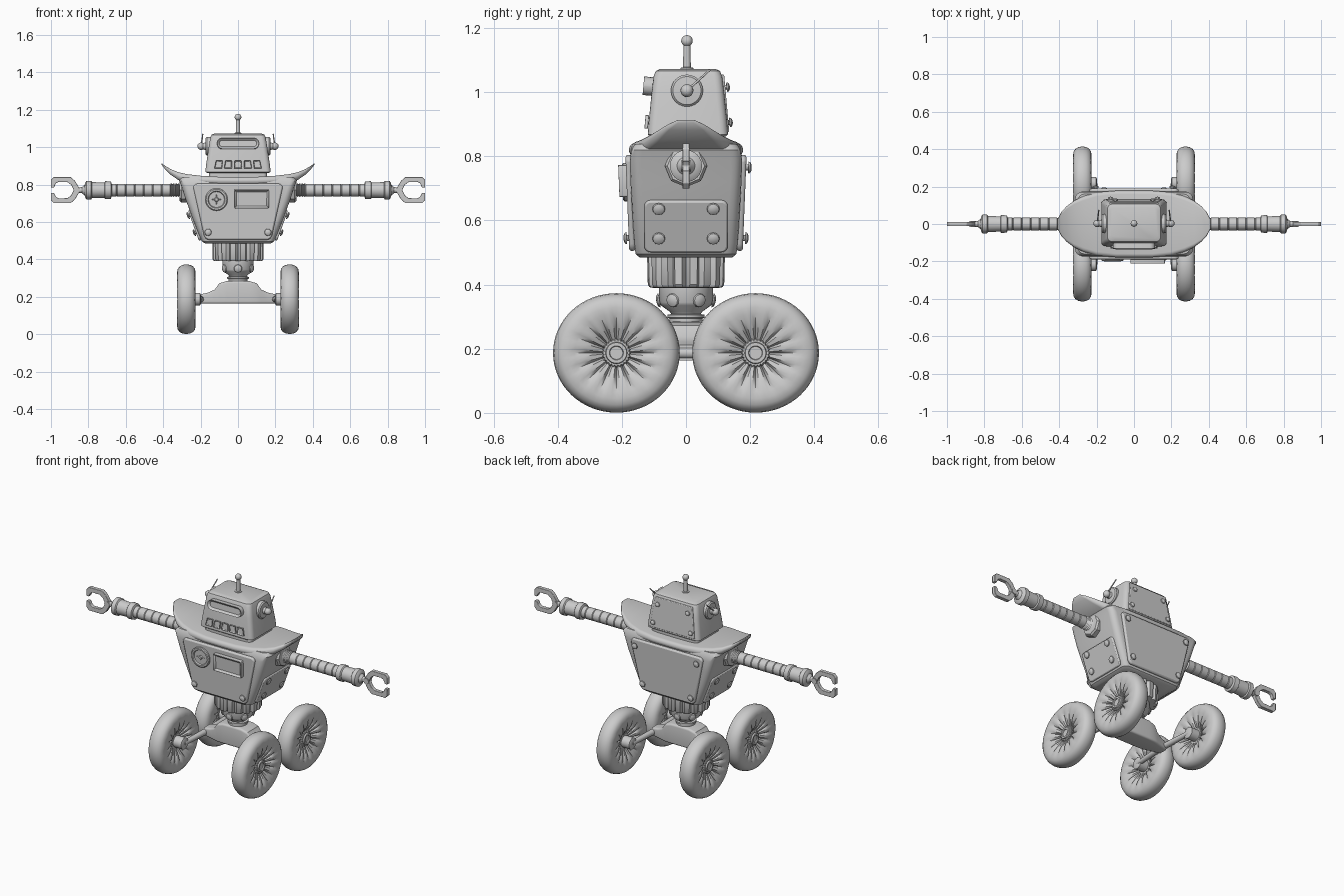
import bpy, bmesh
from math import sin, cos, pi, hypot
from mathutils import Matrix, Vector

cube = bpy.data.objects.get("Cube")
if cube:
    bpy.data.objects.remove(cube, do_unlink=True)

GREY = (0.6, 0.6, 0.6, 1)
grey = bpy.data.materials.new("plain grey")
grey.use_nodes = True
grey.diffuse_color = GREY
grey.node_tree.nodes["Principled BSDF"].inputs["Base Color"].default_value = GREY
made = []


def frame(loc, normal):
    """Local z along the normal, local y upward."""
    return Matrix.Translation(loc) @ Vector(normal).to_track_quat('Z', 'Y').to_matrix().to_4x4()


def finish(name, bm, matrix=Matrix(), bevel=0):
    bmesh.ops.remove_doubles(bm, verts=bm.verts, dist=1e-5)
    bmesh.ops.recalc_face_normals(bm, faces=bm.faces)
    bm.transform(matrix)
    mesh = bpy.data.meshes.new(name)
    bm.to_mesh(mesh)
    bm.free()
    ob = bpy.data.objects.new(name, mesh)
    bpy.context.collection.objects.link(ob)
    mesh.materials.append(grey)
    if bevel:
        mod = ob.modifiers.new("Bevel", 'BEVEL')
        mod.width, mod.segments = bevel, 2
    made.append(ob)
    return ob


def loft(name, rings, bevel=0, matrix=Matrix()):
    bm = bmesh.new()
    loops = [[bm.verts.new(p) for p in ring] for ring in rings]
    for a, b in zip(loops, loops[1:]):
        for i in range(len(a)):
            j = (i + 1) % len(a)
            bm.faces.new((a[i], a[j], b[j], b[i]))
    bm.faces.new(loops[0])
    bm.faces.new(loops[-1])
    return finish(name, bm, matrix, bevel)


def rrect(hx, hy, r, n=4):
    pts = []
    for q, (sx, sy) in enumerate(((1, 1), (-1, 1), (-1, -1), (1, -1))):
        for k in range(n + 1):
            a = (q + k / n) * pi / 2
            pts.append((sx * (hx - r) + r * cos(a), sy * (hy - r) + r * sin(a)))
    return pts


def lathe(name, prof, matrix, segs=24, shape=lambda i, r, h: (r, h)):
    """Turn (height, radius) pairs about local z."""
    rings = []
    for h, r in prof:
        ring = []
        for i in range(segs):
            a = 2 * pi * i / segs
            rr, hh = shape(i, r, h)
            ring.append((rr * cos(a), rr * sin(a), hh))
        rings.append(ring)
    return loft(name, rings, 0, matrix)


def plate(name, outline, depth, matrix, bevel=0.004, inset=0, sink=0):
    """Extruded outline, optionally with a recessed front."""
    bm = bmesh.new()
    back = [bm.verts.new((x, y, 0)) for x, y in outline]
    front = [bm.verts.new((x, y, depth)) for x, y in outline]
    for i in range(len(back)):
        j = (i + 1) % len(back)
        bm.faces.new((back[i], back[j], front[j], front[i]))
    bm.faces.new(back)
    top = bm.faces.new(front)
    bmesh.ops.recalc_face_normals(bm, faces=bm.faces)
    if inset:
        bmesh.ops.inset_individual(bm, faces=[top], thickness=inset)
        bmesh.ops.translate(bm, verts=top.verts, vec=(0, 0, -sink))
    return finish(name, bm, matrix, bevel)


def ball(name, loc, r):
    bm = bmesh.new()
    bmesh.ops.create_uvsphere(bm, u_segments=16, v_segments=10, radius=r)
    return finish(name, bm, Matrix.Translation(loc))


def rod(name, a, b, r1, r2):
    a, b = Vector(a), Vector(b)
    return lathe(name, [(0, r1), ((b - a).length, r2)], frame(a, b - a), 12)


def bolt(name, loc, normal, r=0.019):
    lathe(name, [(-0.005, r * .5), (0.006, r * .5), (0.007, r), (0.012, r * .9), (0.016, r * .5), (0.017, 0)],
          frame(loc, normal), 12)


# Torso: tapered body and a flared collar
body = [(.485, .175, .145), (.495, .192, .157), (.53, .208, .162), (.62, .243, .167),
        (.72, .28, .173), (.79, .302, .175), (.82, .315, .17), (.838, .30, .16)]
loft("torso", [[(x, y, z) for x, y in rrect(hx, hy, .035)] for z, hx, hy in body])
half = [(0, .80, .84, .178), (.1, .80, .841, .178), (.2, .80, .847, .17), (.27, .805, .855, .15), (.32, .825, .866, .125),
        (.36, .852, .882, .095), (.39, .882, .9, .062), (.408, .905, .914, .028)]
stations = [(-x, *rest) for x, *rest in half[:0:-1]] + half
loft("collar", [[(x, y, (lo + hi) / 2 + z) for y, z in rrect(w, (hi - lo) / 2, (hi - lo) * .48)]
                for x, lo, hi, w in stations])

# Front and back body panels
panel = [(-.165, -.15), (.165, -.15), (.18, -.135), (.24, .135), (.225, .15), (-.225, .15), (-.24, .135), (-.18, -.135)]
for side, label in ((-1, "front"), (1, "back")):
    n = (0, side, -.04)
    plate(label + "_panel", panel, .02, frame((0, side * .163, .655), n), .008)
    for s in (-1, 1):
        bolt(label + "_panel_bolt", (s * .16, side * .178, .545), n)
        if side > 0:
            bolt("back_upper_bolt", (s * .205, .188, .765), n)

# Gauge and screen on the chest
chest = (0, -1, -.04)
lathe("gauge", [(0, .06), (.012, .06), (.016, .055), (.016, .046), (.009, .042), (.009, .012), (.016, .008), (.016, 0)],
      frame((-.115, -.182, .72), chest), 32)
for a in range(4):
    rod("gauge_needle", (-.115, -.193, .72), (-.115 + .03 * cos(a * pi / 2), -.193, .72 + .03 * sin(a * pi / 2)), .003, .001)
plate("screen", rrect(.093, .05, .006, 2), .03, frame((.073, -.18, .724), chest), .003, .013, .01)

# Head
skull = [(.862, .165, .118), (.868, .175, .125), (.91, .17, .122), (.99, .158, .114), (1.05, .148, .107),
         (1.066, .142, .1), (1.073, .125, .085)]
loft("head", [[(x, y + .006, z) for x, y in rrect(hx, hy, .025)] for z, hx, hy in skull])
loft("head_base", [[(x, y + .006, z) for x, y in rrect(.155, .108, .02)] for z in (.83, .865)])
face = (0, -1, .09)
plate("visor", rrect(.112, .029, .028), .035, frame((0, -.098, 1.017), face), .004, .012, .012)
for i in range(-2, 3):
    x, lean = i * .053, i * -.003
    tooth = [(-.021, -.021), (.021, -.021), (.018 + lean, .021), (-.018 + lean, .021)]
    plate("mouth_slot", tooth, .012, frame((x, -.117, .907), face), .002, .006, .008)
plate("head_back_panel", [(-.15, -.09), (.15, -.09), (.125, .09), (-.125, .09)], .009,
      frame((0, .118, .965), (0, 1, .09)), .004)
for s in (-1, 1):
    bolt("head_back_bolt", (s * .1, .12, 1.015), (0, 1, .09), .015)
    bolt("head_back_bolt", (s * .125, .129, .905), (0, 1, .09), .015)
    # Ears with whisker aerials
    lathe("ear", [(0, .05), (.022, .05), (.028, .044), (.03, .02), (.05, .014), (.05, 0)],
          frame((s * .145, .003, 1.005), (s, 0, 0)))
    ball("ear_knob", (s * .197, .003, 1.005), .02)
    rod("whisker", (s * .197, .003, 1.005), (s * .188, .075, 1.07), .004, .003)
lathe("antenna", [(0, .02), (.008, .02), (.01, .012), (.09, .011)], frame((0, .003, 1.068), (0, 0, 1)), 16)
ball("antenna_ball", (0, .003, 1.16), .018)

# Waist
turn = Matrix.Diagonal((1, .88, 1, 1))
lathe("fluted_skirt", [(.39, .118), (.392, .13), (.4, .136), (.47, .138), (.5, .138)], turn, 64,
      lambda i, r, h: (r * (.87 if i % 4 == 0 else 1), h))
lathe("waist", [(.27, .052), (.295, .052), (.297, .058), (.306, .058), (.308, .046), (.315, .05), (.335, .078),
                (.345, .084), (.395, .084)], Matrix(), 24)
for k in range(6):
    a = (k + .5) * pi / 3
    bolt("waist_bolt", (.076 * cos(a), .076 * sin(a), .352), (cos(a), sin(a), -.15), .022)

# Chassis bar
bar = [(0, .285, .06), (.06, .284, .06), (.1, .272, .058), (.125, .238, .052), (.16, .222, .042), (.205, .212, .032)]
bar = [(-x, t, w) for x, t, w in bar[:0:-1]] + bar
loft("chassis", [[(x, y, (t + .163) / 2 + z) for y, z in rrect(w, (t - .163) / 2, .012)] for x, t, w in bar])

# Wheels with creased tyres
tyre = [(.016, 0), (.016, .036), (.022, .05), (.033, .07), (.043, .095), (.049, .125), (.05, .145), (.046, .165),
        (.036, .179), (.02, .187), (0, .19)]
tyre = tyre + [(-h, r) for h, r in tyre[-2::-1]]


def crease(i, r, h):
    depth = max(0, .155 - r) * .16 if r > .045 else 0
    return r, h - (1 if h > 0 else -1) * depth * (i % 4 == 0)


for s in (-1, 1):
    for t in (-1, 1):
        hub = Vector((s * .276, t * .217, .187))
        squash = Matrix.Diagonal((1.04, .98, 1, 1))
        m = frame(hub, (s, 0, 0))
        lathe("tyre", tyre, m @ squash, 64, crease)
        lathe("hub", [(-.02, .046), (.024, .046), (.028, .042), (.028, .034), (.036, .032), (.036, .022), (.03, .02),
                      (.03, 0)], m, 48, lambda i, r, h: (r * (.9 if i % 2 and r > .04 else 1), h))
        lathe("axle_hub", [(-.077, .026), (-.073, .034), (-.01, .034)], m)
        rod("axle_rod", (s * .198, 0, .187), (s * .21, t * .217, .187), .018, .014)

# Arms, cuffs and claws
for s in (-1, 1):
    m = frame((0, 0, .77), (s, 0, 0))
    lathe("shoulder_socket", [(.26, .066), (.302, .066), (.312, .058), (.314, .036)], m, 8)
    lathe("shoulder_bellows", [(.305 + k * .0045, .038 if k % 2 else .03) for k in range(14)], m)
    sleeve = []
    for k in range(7):
        x = .36 + k * .048
        sleeve += [(x, .031), (x + .003, .034), (x + .045, .034), (x + .048, .031)]
    lathe("arm_sleeve", sleeve, m)
    lathe("cuff", [(.675, .034), (.68, .046), (.71, .048), (.715, .041), (.725, .041), (.78, .043), (.785, .05),
                   (.81, .05), (.817, .04), (.82, .028), (.835, .016), (.865, .014), (.865, 0)], m)
    plate("side_panel", rrect(.13, .086, .02), .016, frame((s * .223, 0, .585), (1 * s, 0, -.36)), .006)
    for y in (-.085, .085):
        for x, z in ((.257, .638), (.224, .546)):
            bolt("side_bolt", (s * x, y, z), (s, 0, -.36), .02)
    jaw = [(.848, 0), (.85, .014), (.872, .05), (.895, .07), (.985, .07), (1, .054), (1, .014), (.984, .014), (.974, .036),
           (.96, .044), (.912, .043), (.892, .028), (.878, 0)]
    for t in (-1, 1):
        plate("claw_jaw", [(s * x, t * z) for x, z in jaw], .022, frame((0, .011, .77), (0, -1, 0)), .002)
    lathe("claw_pivot", [(-.016, .017), (.016, .017)], frame((s * .862, 0, .77), (0, 1, 0)), 12)

# Smooth shading with sharp edges kept
bpy.ops.object.select_all(action='DESELECT')
for ob in made:
    ob.select_set(True)
bpy.context.view_layer.objects.active = made[0]
bpy.ops.object.shade_smooth_by_angle(angle=.6)
